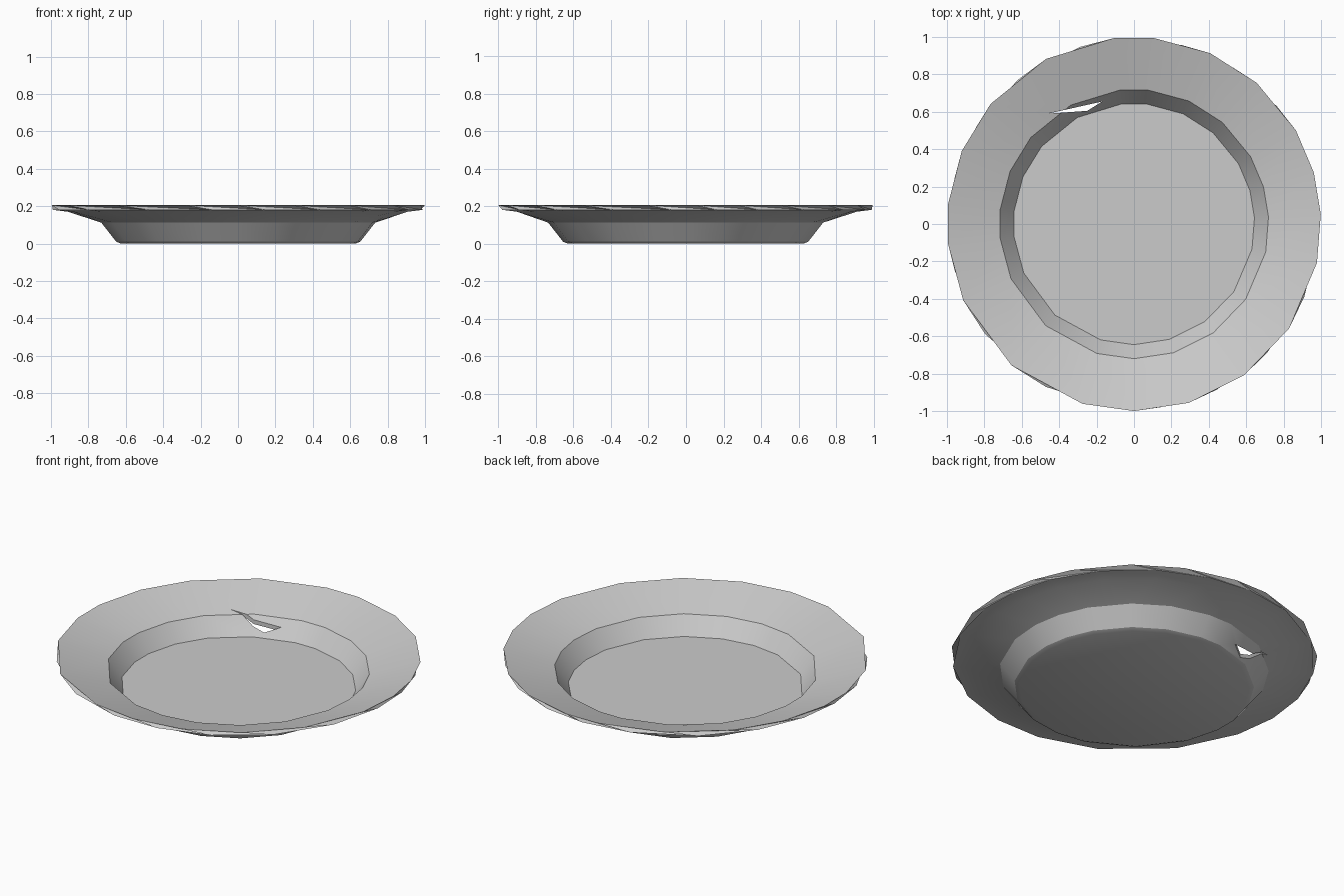
import bpy, bmesh, math
from math import radians, cos, sin

if "Cube" in bpy.data.objects:
    bpy.data.objects.remove(bpy.data.objects["Cube"])

grey = bpy.data.materials.new("pale_grey")
grey.use_nodes = True
grey.diffuse_color = (0.6, 0.6, 0.6, 1)
grey.node_tree.nodes["Principled BSDF"].inputs["Base Color"].default_value = grey.diffuse_color

# Uneven corner directions of the hand-cut plate, in degrees
ANGLES = [3, 16, 30, 49, 66, 84, 96, 118, 140, 157, 174,
          186, 204, 229, 254, 270, 287, 306, 326, 348]
STAGGERED = [(a + b) / 2 for a, b in zip(ANGLES, ANGLES[1:] + [ANGLES[0] + 360])]

# Shell profile from the inner floor, over the rim, to the outer base:
# radius, height, corner directions
PROFILE = [
    (0.645, 0.018, ANGLES),
    (0.720, 0.120, ANGLES),
    (1.000, 0.205, ANGLES),
    (0.990, 0.180, STAGGERED),
    (0.910, 0.170, STAGGERED),
    (0.735, 0.112, ANGLES),
    (0.655, 0.010, ANGLES),
    (0.630, 0.000, ANGLES),
]


def make_object(name, bm):
    bmesh.ops.recalc_face_normals(bm, faces=bm.faces)
    mesh = bpy.data.meshes.new(name)
    bm.to_mesh(mesh)
    bm.free()
    mesh.materials.append(grey)
    obj = bpy.data.objects.new(name, mesh)
    bpy.context.collection.objects.link(obj)
    return obj


# Plate: rings bridged into a closed thin shell
bm = bmesh.new()
rings = []
for r, z, angles in PROFILE:
    rings.append([bm.verts.new((r * cos(radians(a)), r * sin(radians(a)), z)) for a in angles])
n = len(ANGLES)
for low, high in zip(rings, rings[1:]):
    for i in range(n):
        j = (i + 1) % n
        bm.faces.new((low[i], low[j], high[j]))
        bm.faces.new((low[i], high[j], high[i]))
bm.faces.new(rings[0])
bm.faces.new(rings[-1])
plate = make_object("plate", bm)

# Triangular gap in the back of the wall
bm = bmesh.new()
gap = [bm.verts.new((x, y, -0.1)) for x, y in ((-0.46, 0.59), (-0.25, 0.605), (-0.17, 0.655))]
face = bm.faces.new(gap)
extruded = bmesh.ops.extrude_face_region(bm, geom=[face])["geom"]
bmesh.ops.translate(bm, vec=(0, 0, 0.5),
                    verts=[v for v in extruded if isinstance(v, bmesh.types.BMVert)])
cutter = make_object("gap_cutter", bm)
cutter.hide_render = True
cutter.hide_viewport = True

cut = plate.modifiers.new("gap", "BOOLEAN")
cut.operation = "DIFFERENCE"
cut.solver = "EXACT"
cut.object = cutter

# Smooth rim with crisp folds
bpy.ops.object.select_all(action="DESELECT")
plate.select_set(True)
bpy.context.view_layer.objects.active = plate
bpy.ops.object.modifier_apply(modifier="gap")
bpy.data.objects.remove(cutter)
bpy.ops.object.shade_smooth_by_angle(angle=radians(25))
